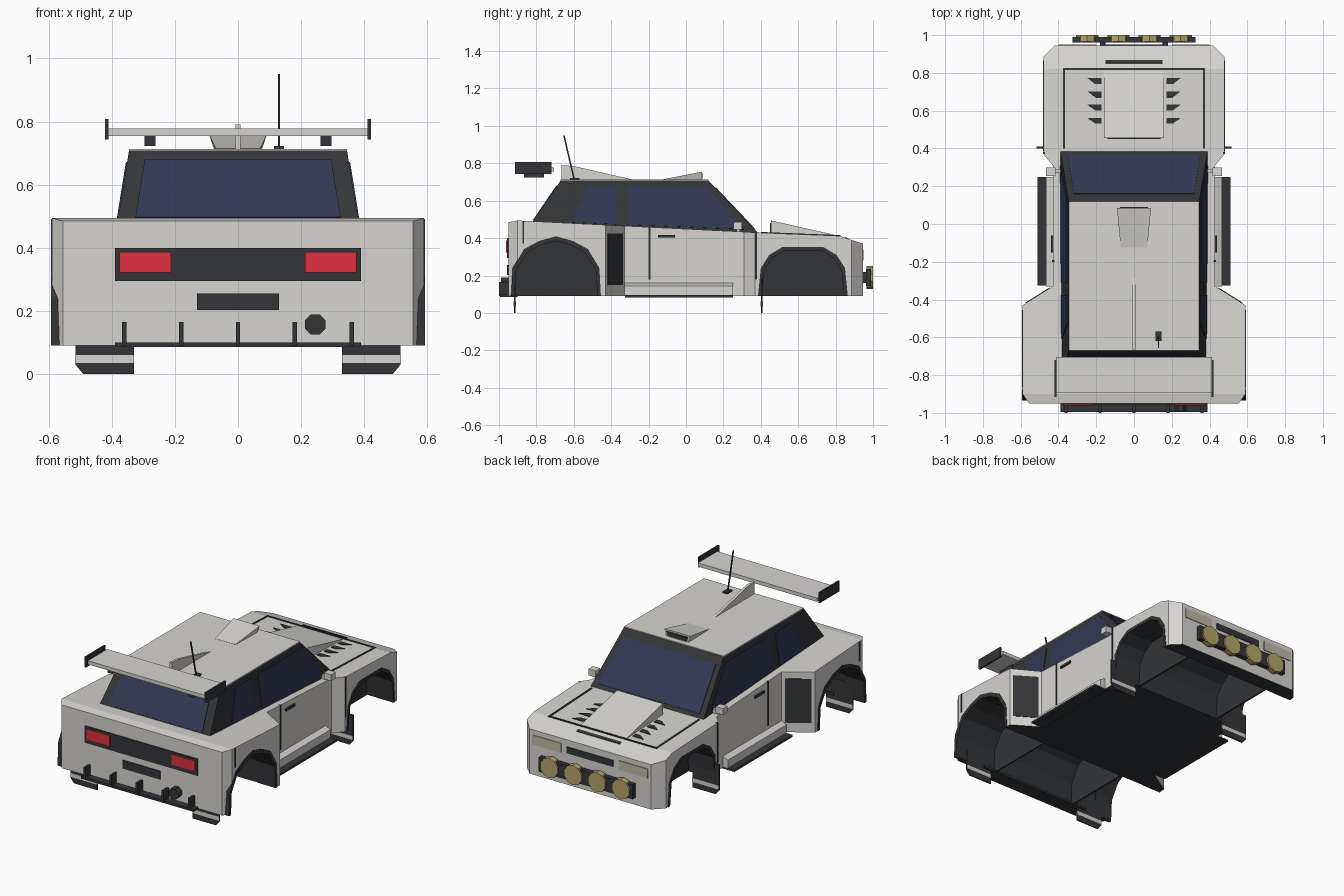
import bpy, bmesh, math
from mathutils import Vector

if "Cube" in bpy.data.objects:
    bpy.data.objects.remove(bpy.data.objects["Cube"])


def material(name, rgb):
    m = bpy.data.materials.new(name)
    m.diffuse_color = (*rgb, 1)
    m.use_nodes = True
    m.node_tree.nodes["Principled BSDF"].inputs["Base Color"].default_value = m.diffuse_color
    return m


WHITE = material("body_white", (.67, .66, .63))
DARK = material("dark_trim", (.033, .035, .038))
GLASS = material("glass", (.03, .04, .085))
RED = material("red_lamp", (.75, .03, .05))
AMBER = material("amber_lamp", (.46, .38, .15))
CREAM = material("cream_lamp", (.52, .49, .39))


def make(name, bm, mats, mirror=False):
    bmesh.ops.recalc_face_normals(bm, faces=bm.faces[:])
    me = bpy.data.meshes.new(name)
    bm.to_mesh(me)
    bm.free()
    for m in mats:
        me.materials.append(m)
    ob = bpy.data.objects.new(name, me)
    bpy.context.collection.objects.link(ob)
    if mirror:
        ob.modifiers.new("Mirror", 'MIRROR')
    return ob


def extrude(name, pts, vec, mat=WHITE, mirror=False):
    """Polygon pushed along a vector."""
    bm = bmesh.new()
    f = bm.faces.new([bm.verts.new(p) for p in pts])
    g = bmesh.ops.extrude_face_region(bm, geom=[f])["geom"]
    bmesh.ops.translate(bm, verts=[v for v in g if isinstance(v, bmesh.types.BMVert)], vec=vec)
    return make(name, bm, [mat], mirror)


def panel(name, pts, mat, mirror=False, t=.004):
    """Thin plate straddling a surface."""
    p = [Vector(q) for q in pts]
    n = (p[1] - p[0]).cross(p[2] - p[0]).normalized() * t
    return extrude(name, [q - n for q in p], n * 2, mat, mirror)


def box(name, x, y, z, mat=WHITE, mirror=False):
    return extrude(name, [(x[0], y[0], z[0]), (x[1], y[0], z[0]), (x[1], y[1], z[0]), (x[0], y[1], z[0])],
                   (0, 0, z[1] - z[0]), mat, mirror)


def side(name, yz, x0, x1, mat=WHITE, mirror=False):
    """Side profile extruded across x."""
    return extrude(name, [(x0, y, z) for y, z in yz], (x1 - x0, 0, 0), mat, mirror)


def disc(name, x, z, r, y0, y1, mat, n=8):
    a = [math.tau * (i + .5) / n for i in range(n)]
    return extrude(name, [(x + r * math.cos(t), y0, z + r * math.sin(t)) for t in a], (0, y1 - y0, 0), mat)


def hull(name, pts, mat):
    bm = bmesh.new()
    for p in pts:
        bm.verts.new(p)
    bmesh.ops.convex_hull(bm, input=bm.verts[:])
    bmesh.ops.dissolve_limit(bm, angle_limit=.01, verts=bm.verts[:], edges=bm.edges[:])
    return make(name, bm, [mat])


# Main body: stations of y, half width, top height
stations = [(-.95, .555, .485), (-.9, .59, .494), (-.82, .59, .49), (-.43, .59, .4705), (-.33, .43, .4655),
            (.31, .43, .4335), (.37, .48, .43), (.82, .48, .412), (.885, .48, .39), (.945, .42, .37)]
bm = bmesh.new()
rings = [[bm.verts.new(p) for p in ((-w, y, .09), (w, y, .09), (w, y, z), (-w, y, z))] for y, w, z in stations]
for a, b in zip(rings, rings[1:]):
    for i in range(4):
        j = (i + 1) % 4
        bm.faces.new((a[i], a[j], b[j], b[i])).material_index = 1 if i == 0 else 0
bm.faces.new(rings[0])
bm.faces.new(rings[-1])
body = make("body", bm, [WHITE, DARK])


# Wheel arches: cut tunnel, dark flare, inner wall
def arch(half, cy, s=1.0, base=.09):
    full = half + [(-y, z) for y, z in reversed(half) if y]
    return [(cy + y * s, base if z == .09 else .09 + (z - .09) * s) for y, z in full]


REAR = [(.24, .09), (.232, .24), (.17, .342), (.09, .385), (0, .41)]
FRONT = [(.24, .09), (.225, .24), (.18, .31), (.11, .352)]
for tag, half, cy, w in (("rear", REAR, -.695, .59), ("front", FRONT, .625, .48)):
    cutter = side("cutter", arch(half, cy, .94, .05), -.7, .7, DARK)
    cutter.hide_render = True
    cutter.data.materials.clear()
    for m in (WHITE, DARK):
        cutter.data.materials.append(m)
    for p in cutter.data.polygons:
        p.material_index = 1
    mod = body.modifiers.new("Cut", 'BOOLEAN')
    mod.operation, mod.object, mod.solver = 'DIFFERENCE', cutter, 'EXACT'
    with bpy.context.temp_override(object=body, active_object=body):
        bpy.ops.object.modifier_apply(modifier="Cut")
    bpy.data.objects.remove(cutter)
    outer, inner = arch(half, cy), arch(half, cy, .92)
    side(tag + "_arch_flare", outer + inner[::-1], w - .12, w + .003, DARK, True)
    side(tag + "_well_wall", arch(half, cy, .95), .29, .3, DARK, True)

# Mud flaps with a pale stripe
for tag, y in (("rear", -.915), ("front", .405)):
    extrude(tag + "_mud_flap", [(x, y - .004, z) for x, z in
            ((.33, 0), (.49, 0), (.515, .03), (.515, .19), (.33, .19))], (0, .008, 0), DARK, True)
    box(tag + "_flap_stripe", (.33, .513), (y - .006, y + .006), (.035, .06), WHITE, True)


# Cabin and roof
def cx(z):
    return .345 + .16 * (.71 - z)


hull("cabin", [(s * cx(z), y, z) for s in (-1, 1) for y, z in
               ((-.82, .487), (.385, .428), (.12, .708), (-.67, .708))], DARK)
box("roof", (-.345, .345), (-.67, .12), (.703, .713))

# Windows
for tag, prof in (("rear", ((-.61, .485), (-.53, .672), (-.375, .672), (-.375, .474))),
                  ("front", ((-.31, .471), (-.31, .672), (.11, .672), (.31, .447)))):
    panel(tag + "_side_window", [(cx(z), y, z) for y, z in prof], GLASS, True)
panel("rear_window", [(-.325, -.815, .495), (.325, -.815, .495), (.295, -.69, .679), (-.295, -.69, .679)], GLASS)
panel("windshield", [(-.352, .366, .448), (.352, .366, .448), (.318, .158, .668), (-.318, .158, .668)], GLASS)

# Door details, side skirts, intakes, mirrors
for tag, y, z0, z1, x in (("door_rear", -.195, .18, .459, .43), ("fender_front", .375, .18, .43, .48),
                          ("bumper", -.87, .37, .491, .59)):
    box(tag + "_seam", (x - .01, x + .003), (y - .005, y + .005), (z0, z1), DARK, True)
box("door_handle", (.42, .44), (-.15, -.06), (.404, .418), DARK, True)
extrude("side_skirt", [(.42, -.33, .09), (.465, -.33, .09), (.465, -.33, .145), (.42, -.33, .165)],
        (0, .58, 0), WHITE, True)
box("skirt_blade", (.42, .51), (-.325, .25), (.083, .095), DARK, True)
panel("side_intake", [(.573, -.42, .15), (.446, -.34, .15), (.446, -.34, .425), (.573, -.42, .425)], DARK, True)
box("mirror", (.415, .465), (.255, .3), (.445, .485), WHITE, True)
box("mirror_stalk", (.37, .42), (.27, .29), (.435, .46), WHITE, True)

# Rear lamps, plate, exhaust and diffuser
box("tail_panel", (-.39, .39), (-.956, -.94), (.295, .4), DARK)
box("tail_lamp", (.213, .375), (-.962, -.94), (.322, .387), RED, True)
box("rear_plate", (-.13, .13), (-.956, -.94), (.203, .255), DARK)
disc("exhaust", .245, .157, .035, -.99, -.94, DARK)
box("diffuser", (-.39, .39), (-.995, -.9), (.086, .1), DARK)
for i in range(5):
    x = (i - 2) * .18
    side("diffuser_fin", [(-1, .09), (-1, .165), (-.94, .165), (-.94, .09)], x - .007, x + .007, DARK)

# Nose lamps and light pod
box("headlamp", (.2, .4), (.93, .95), (.28, .338), CREAM, True)
box("grille", (-.16, .16), (.93, .95), (.288, .328), DARK)
box("pod_bar", (-.325, .325), (.962, .99), (.145, .235), DARK)
box("pod_bracket", (.15, .18), (.93, .965), (.16, .22), DARK, True)
for i in range(4):
    disc("spot_lamp", (i - 1.5) * .165, .19, .062, .965, 1, AMBER, 10)


# Hood scoop, seams and vents
def hz(y):
    return .43 - (y - .37) * .04


def hood_patch(name, xy, mirror=False):
    panel(name, [(x, y, hz(y)) for x, y in xy], DARK, mirror)


side("hood_scoop", [(.455, .42), (.455, .494), (.81, .414), (.81, .4)], -.158, .158)
box("scoop_opening", (-.14, .14), (.45, .46), (.43, .482), DARK)
hood_patch("hood_side_seam", [(.365, .4), (.375, .4), (.375, .82), (.365, .82)], True)
hood_patch("hood_front_seam", [(-.375, .815), (.375, .815), (.375, .825), (-.375, .825)])
panel("hood_slot", [(-.15, .85, .4015), (.15, .85, .4015), (.15, .868, .3955), (-.15, .868, .3955)], DARK)
for y in (.545, .615, .685, .755):
    hood_patch("hood_vent", [(.172, y - .014), (.205, y - .014), (.247, y + .017), (.172, y + .017)], True)

# Roof scoop, fin and antenna
hull("roof_scoop", [(s * x, y, z) for s in (-1, 1) for x, y, z in
                    ((.07, -.125, .71), (.075, .085, .71), (.09, .085, .755), (.07, -.125, .714))], WHITE)
panel("roof_scoop_mouth", [(-.065, .085, .718), (.065, .085, .718), (.073, .085, .745), (-.073, .085, .745)], DARK)
side("roof_fin", [(-.665, .71), (-.665, .79), (-.6, .785), (-.28, .712), (-.28, .705)], -.008, .008)
box("antenna_base", (.114, .146), (-.62, -.57), (.71, .722), DARK)
extrude("antenna", [(.127, -.602, .715), (.133, -.602, .715), (.133, -.594, .715), (.127, -.594, .715)],
        (0, -.055, .235), DARK)

# Rear wing
box("wing", (-.412, .412), (-.895, -.705), (.755, .778))
box("wing_end_plate", (.41, .421), (-.915, -.72), (.743, .808), DARK, True)
box("wing_mount", (.262, .296), (-.865, -.76), (.723, .756), DARK, True)
